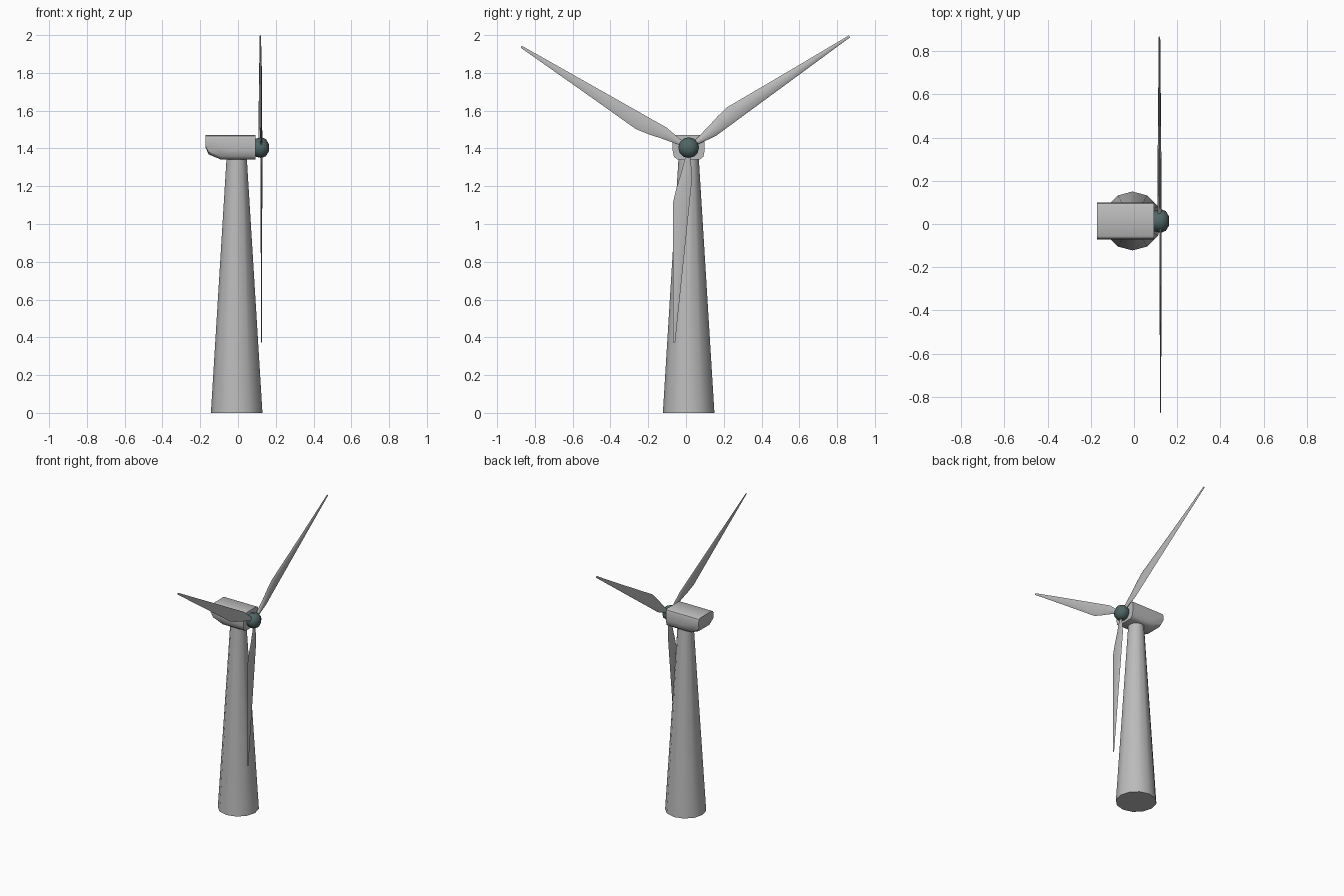
import bpy, bmesh, math
from mathutils import Vector

if "Cube" in bpy.data.objects:
    bpy.data.objects.remove(bpy.data.objects["Cube"])

CY, CZ = 0.014, 1.404      # rotor / tower axis


def material(name, rgb):
    m = bpy.data.materials.new(name)
    m.diffuse_color = (*rgb, 1)
    m.use_nodes = True
    m.node_tree.nodes["Principled BSDF"].inputs["Base Color"].default_value = m.diffuse_color
    return m


grey = material("light_grey", (0.50, 0.50, 0.50))
teal = material("dark_teal", (0.08, 0.13, 0.13))


def loft(name, rings, mat, angle=40):
    """Skin a list of equal-length point rings and cap both ends."""
    bm = bmesh.new()
    vs = [[bm.verts.new(p) for p in ring] for ring in rings]
    n = len(vs[0])
    for a, b in zip(vs, vs[1:]):
        for i in range(n):
            j = (i + 1) % n
            bm.faces.new((a[i], a[j], b[j], b[i]))
    bm.faces.new(vs[0])
    bm.faces.new(vs[-1])
    bmesh.ops.recalc_face_normals(bm, faces=bm.faces)
    me = bpy.data.meshes.new(name)
    bm.to_mesh(me)
    bm.free()
    me.materials.append(mat)
    ob = bpy.data.objects.new(name, me)
    bpy.context.collection.objects.link(ob)
    bpy.ops.object.select_all(action='DESELECT')
    ob.select_set(True)
    bpy.context.view_layer.objects.active = ob
    bpy.ops.object.shade_smooth_by_angle(angle=math.radians(angle))
    return ob


def circle(r, n=12):
    return [(r * math.cos(2 * math.pi * i / n), r * math.sin(2 * math.pi * i / n))
            for i in range(n)]


# Tapered tower
loft("tower", [[(-0.007 + a, CY + b, z) for a, b in circle(r)]
               for z, r in ((0, 0.1365), (1.36, 0.053))], grey)


# Nacelle: flat top, chamfered belly that rises toward the rear
def nacelle_ring(x, bottom, shoulder):
    half = [(0.06, bottom), (0.078, bottom + 0.3 * (shoulder - bottom)),
            (0.085, shoulder), (0.085, 1.45), (0.08, 1.465), (0.068, 1.472)]
    pts = half + [(-y, z) for y, z in reversed(half)]
    return [(x, CY + y, z) for y, z in pts]


loft("nacelle", [nacelle_ring(*s) for s in (
    (0.093, 1.342, 1.39), (-0.03, 1.342, 1.39), (-0.093, 1.342, 1.40),
    (-0.156, 1.369, 1.41), (-0.172, 1.406, 1.418))], grey)

# Hub with rounded nose
loft("hub", [[(x, CY + a, CZ + b) for a, b in circle(r)]
             for x, r in ((0.085, 0.046), (0.10, 0.049), (0.125, 0.055),
                          (0.148, 0.045), (0.163, 0.020))], teal)

# Blade stations: distance from hub, bulging edge, straight edge, thickness factor
STATIONS = ((0.02, 0.012, -0.012, 1.0), (0.06, 0.015, -0.015, 1.0),
            (0.155, 0.034, -0.031, 1.0), (0.22, 0.049, -0.029, 0.95),
            (0.29, 0.060, -0.027, 0.9), (0.65, 0.033, -0.017, 0.65),
            (1.035, 0.006, -0.006, 0.35))


def blade(name, degrees, side, x, thick):
    a = math.radians(degrees)
    u = Vector((0, math.cos(a), math.sin(a)))
    v = Vector((0, -math.sin(a), math.cos(a))) * side
    rings = []
    for d, hi, lo, t in STATIONS:
        mid, half = (hi + lo) / 2, (hi - lo) / 2
        centre = Vector((x, CY, CZ)) + u * d + v * mid
        rings.append([centre + v * (half * p) + Vector((q * thick * t / 2, 0, 0))
                      for p, q in circle(1, 8)])
    loft(name, rings, grey, 60)


blade("blade_right", 34.7, 1, 0.118, 0.020)
blade("blade_left", 148.9, 1, 0.123, 0.011)
blade("blade_lower", 265.7, -1, 0.124, 0.010)
